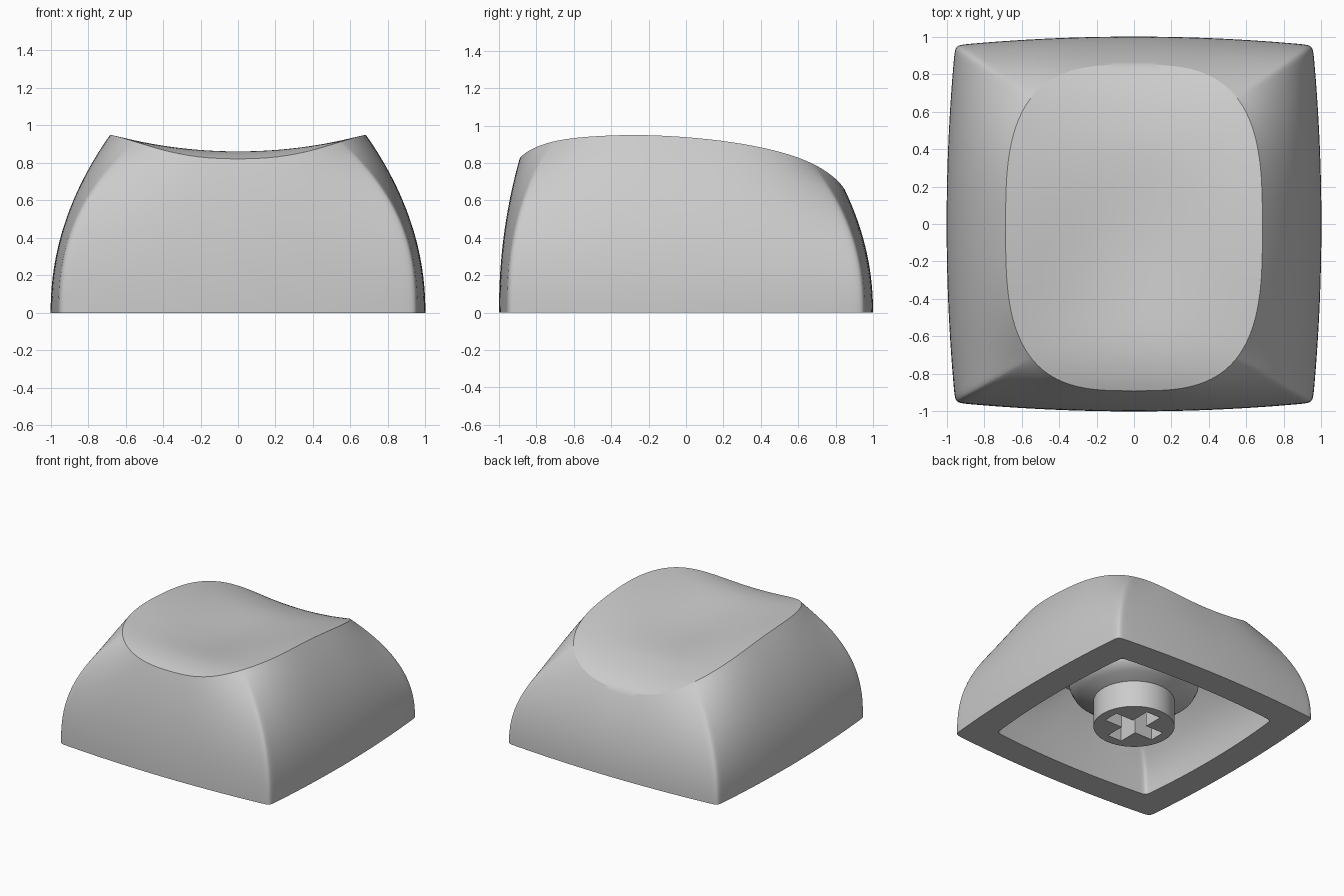
import bpy, bmesh, math

if "Cube" in bpy.data.objects:
    bpy.data.objects.remove(bpy.data.objects["Cube"])

grey = bpy.data.materials.new("cap_grey")
grey.use_nodes = True
colour = (0.6, 0.6, 0.6, 1)
grey.diffuse_color = colour
grey.node_tree.nodes["Principled BSDF"].inputs["Base Color"].default_value = colour

SIDE = 40      # segments along each side of the cap
CENTRE_Y = -0.02


def square_loop():
    """Points around a unit square, denser at the corners."""
    pts = []
    for turn in range(4):
        a = turn * math.pi / 2
        c, s = round(math.cos(a)), round(math.sin(a))
        for i in range(SIDE):
            u = math.sin((2 * i / SIDE - 1) * math.pi / 2)
            pts.append((c - s * u, s + c * u))
    return pts


def norm_scale(p, n):
    """Factor that pulls a square point onto a superellipse."""
    return (abs(p[0]) ** n + abs(p[1]) ** n) ** (-1 / n)


def bulged(p, half, bulge):
    """Square outline with softly bowed sides and tight round corners."""
    x, y = p
    k = norm_scale(p, 70)
    return x * k * (half - bulge * y * y), y * k * (half - bulge * x * x)


def rounded(p, hx, hy):
    """Soft superellipse outline matching the square point."""
    k = norm_scale(p, 3.1)
    return p[0] * k * hx, p[1] * k * hy + CENTRE_Y


def dish(x, y):
    """Height of the scooped top: sloped trough, drooping ends, shallow hollow."""
    droop = 0.2 if y > 0 else 0.115
    slope = 0.11 * max(0, y + 0.35) ** 2
    hollow = 0.042 * max(0, 1 - (x / 0.64) ** 2) ** 2 * max(0, 1 - ((y + 0.1) / 0.62) ** 2) ** 2
    return 0.867 - slope - droop * y ** 8 + 0.18 * x * x - hollow


def finish(bm, name):
    bmesh.ops.recalc_face_normals(bm, faces=bm.faces)
    mesh = bpy.data.meshes.new(name)
    bm.to_mesh(mesh)
    bm.free()
    mesh.materials.append(grey)
    obj = bpy.data.objects.new(name, mesh)
    bpy.context.collection.objects.link(obj)
    return obj


def smooth(obj, degrees):
    bpy.ops.object.select_all(action="DESELECT")
    obj.select_set(True)
    bpy.context.view_layer.objects.active = obj
    bpy.ops.object.shade_smooth_by_angle(angle=math.radians(degrees))


def loft(rings, name):
    """Skin a list of equal rings and close both ends."""
    bm = bmesh.new()
    loops = [[bm.verts.new(p) for p in ring] for ring in rings]
    for a, b in zip(loops, loops[1:]):
        for i in range(len(a)):
            j = (i + 1) % len(a)
            bm.faces.new((a[i], a[j], b[j], b[i]))
    bm.faces.new(loops[0])
    bm.faces.new(loops[-1])
    return finish(bm, name)


# Cap shell: scooped top, curved walls, flat foot and hollow inside
loop = square_loop()
rim = [rounded(p, 0.685, 0.87) for p in loop]
outer = [bulged(p, 1.0, 0.046) for p in loop]
inner = [bulged(p, 0.77, 0.04) for p in loop]
roof = [rounded(p, 0.52, 0.6) for p in loop]


def wall(foot, top, s, height):
    """One ring of a wall; the corners stay a little fuller than the sides."""
    ring = []
    for p, f, r in zip(loop, foot, top):
        fuller = (0.28 - 0.12 * p[1]) * min(abs(p[0]), abs(p[1])) ** 2
        t = s ** (2.1 + fuller)
        ring.append((f[0] + (r[0] - f[0]) * t, f[1] + (r[1] - f[1]) * t, height(*r) * s))
    return ring


rings = []
for i in range(1, 25):
    k = i / 24
    pts = [(x * k, CENTRE_Y + (y - CENTRE_Y) * k) for x, y in rim]
    rings.append([(x, y, dish(x, y)) for x, y in pts])
for i in range(23, -1, -1):
    rings.append(wall(outer, rim, i / 24, dish))
for i in range(0, 17):
    rings.append(wall(inner, roof, i / 16, lambda x, y: 0.55))
cap_shell = loft(rings, "cap_shell")
smooth(cap_shell, 30)

# Stem: round post flaring into the roof of the shell
profile = [(0.305, 0), (0.305, 0.22), (0.4, 0.26), (0.46, 0.3), (0.485, 0.35), (0.485, 0.6)]
stem_rings = []
for r, z in profile:
    angles = [2 * math.pi * i / 64 for i in range(64)]
    stem_rings.append([(r * math.cos(a), r * math.sin(a), z) for a in angles])
stem = loft(stem_rings, "stem")

# Cross-shaped socket cut into the stem
L, W, DEPTH = 0.228, 0.065, 0.42
bm = bmesh.new()
corners = []
for turn in range(4):
    a = turn * math.pi / 2
    c, s = round(math.cos(a)), round(math.sin(a))
    for x, y in ((L, -W), (L, W), (W, W)):
        corners.append(bm.verts.new((c * x - s * y, s * x + c * y, -0.1)))
base = bm.faces.new(corners)
top = bmesh.ops.extrude_face_region(bm, geom=[base])
for v in top["geom"]:
    if isinstance(v, bmesh.types.BMVert):
        v.co.z = DEPTH
socket_cutter = finish(bm, "socket_cutter")
socket_cutter.hide_render = True
cut = stem.modifiers.new("socket", "BOOLEAN")
cut.operation = "DIFFERENCE"
cut.solver = "EXACT"
cut.object = socket_cutter
bpy.context.view_layer.objects.active = stem
bpy.ops.object.modifier_apply(modifier=cut.name)
bpy.data.objects.remove(socket_cutter)
smooth(stem, 30)
